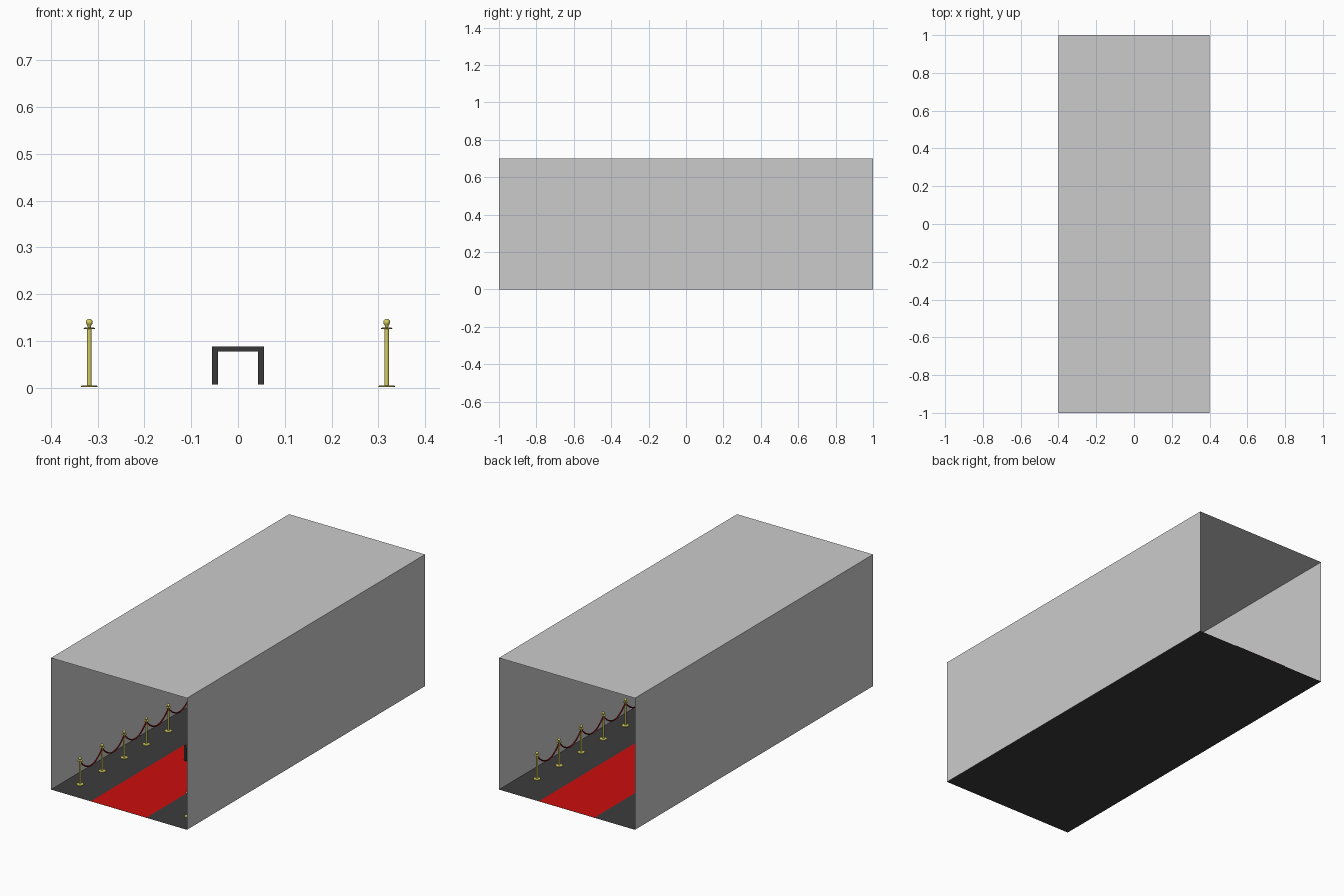
import bpy, bmesh, math
from mathutils import Matrix, Vector

if "Cube" in bpy.data.objects:
    bpy.data.objects.remove(bpy.data.objects["Cube"])


def material(name, rgb):
    m = bpy.data.materials.new(name)
    m.diffuse_color = (*rgb, 1)
    m.use_nodes = True
    m.node_tree.nodes["Principled BSDF"].inputs["Base Color"].default_value = m.diffuse_color
    return m


WALL = material("wall_grey", (0.60, 0.60, 0.60))
FLOOR = material("floor_charcoal", (0.045, 0.045, 0.045))
RED = material("carpet_red", (0.59, 0.004, 0.004))
GOLD = material("brass", (0.65, 0.60, 0.12))
ROPE = material("rope_dark_red", (0.28, 0.006, 0.008))
BENCH = material("bench_black", (0.04, 0.04, 0.042))

HALF_W, HALF_L, HEIGHT = 0.4, 1.0, 0.7
POST_X, FIRST_Y, STEP, COUNT = 0.318, -0.873, 0.1856, 10


def add_object(name, mesh, loc=(0, 0, 0)):
    ob = bpy.data.objects.new(name, mesh)
    ob.location = loc
    bpy.context.collection.objects.link(ob)
    return ob


def mesh_from(bm, name, mat):
    me = bpy.data.meshes.new(name)
    bm.to_mesh(me)
    bm.free()
    me.materials.append(mat)
    return me


def strip(name, profile, mat):
    """Open sheet: an x/z profile run along the length of the hall."""
    bm = bmesh.new()
    rows = [[bm.verts.new((x, y, z)) for x, z in profile] for y in (-HALF_L, HALF_L)]
    for i in range(len(profile) - 1):
        bm.faces.new((rows[0][i], rows[0][i + 1], rows[1][i + 1], rows[1][i]))
    return add_object(name, mesh_from(bm, name, mat))


# Open-ended hall: thin walls and ceiling, floor and carpet
strip("walls_and_ceiling", [(HALF_W, 0), (HALF_W, HEIGHT), (-HALF_W, HEIGHT), (-HALF_W, 0)], WALL)
strip("floor", [(-HALF_W, 0), (HALF_W, 0)], FLOOR)
strip("carpet", [(-0.163, 0.0025), (0.163, 0.0025)], RED)

# Barrier post: lathed base, pole, collar and ball
profile = [(0, 0.001), (0.018, 0.001), (0.018, 0.004), (0.0048, 0.005),
           (0.0048, 0.1255), (0.012, 0.126), (0.012, 0.128), (0.003, 0.1285)]
for i in range(1, 10):
    a = math.radians(-65 + i * 15.5)
    profile.append((0.0073 * math.cos(a), 0.14 + 0.0073 * math.sin(a)))
profile.append((0, 0.1473))
bm = bmesh.new()
vs = [bm.verts.new((r, 0, z)) for r, z in profile]
es = [bm.edges.new(p) for p in zip(vs, vs[1:])]
bmesh.ops.spin(bm, geom=vs + es, axis=(0, 0, 1), cent=(0, 0, 0),
               angle=math.tau, steps=20, use_duplicate=False)
bmesh.ops.remove_doubles(bm, verts=bm.verts, dist=1e-5)
bmesh.ops.recalc_face_normals(bm, faces=bm.faces)
post_mesh = mesh_from(bm, "barrier_post", GOLD)
post_mesh.shade_smooth()
post_mesh.set_sharp_from_angle(angle=math.radians(35))

# Sagging rope: round tube between two posts
bm = bmesh.new()
rings = []
SEGS, SIDES, RAD = 16, 8, 0.0036
for i in range(SEGS + 1):
    t = i / SEGS
    sag = 0.055
    centre = Vector((0, t * STEP, 0.122 - sag * 4 * t * (1 - t)))
    tangent = Vector((0, STEP, -sag * 4 * (1 - 2 * t))).normalized()
    side = Vector((1, 0, 0))
    up = side.cross(tangent)
    rings.append([bm.verts.new(centre + RAD * (math.cos(a) * side + math.sin(a) * up))
                  for a in (math.tau * k / SIDES for k in range(SIDES))])
for a, b in zip(rings, rings[1:]):
    for k in range(SIDES):
        n = (k + 1) % SIDES
        bm.faces.new((a[k], a[n], b[n], b[k]))
bmesh.ops.recalc_face_normals(bm, faces=bm.faces)
rope_mesh = mesh_from(bm, "rope", ROPE)
rope_mesh.shade_smooth()

# Two rows of posts linked by ropes
for side, label in ((-1, "left"), (1, "right")):
    for i in range(COUNT):
        loc = (side * POST_X, FIRST_Y + i * STEP, 0)
        add_object(f"{label}_post_{i + 1}", post_mesh, loc)
        if i < COUNT - 1:
            add_object(f"{label}_rope_{i + 1}", rope_mesh, loc)


def box(name, lo, hi, mat):
    bm = bmesh.new()
    size = [h - l for l, h in zip(lo, hi)]
    mid = [(h + l) / 2 for l, h in zip(lo, hi)]
    bmesh.ops.create_cube(bm, size=1, matrix=Matrix.Translation(mid) @ Matrix.Diagonal((*size, 1)))
    return add_object(name, mesh_from(bm, name, mat))


# Bench on the carpet: slab seat and four square legs
Y0, Y1 = -0.374, -0.02
box("bench_seat", (-0.056, Y0, 0.077), (0.056, Y1, 0.088), BENCH)
for sx in (-1, 1):
    for y in (Y0, Y1 - 0.013):
        xs = sorted((sx * 0.043, sx * 0.056))
        box("bench_leg", (xs[0], y, 0.007), (xs[1], y + 0.013, 0.077), BENCH)
